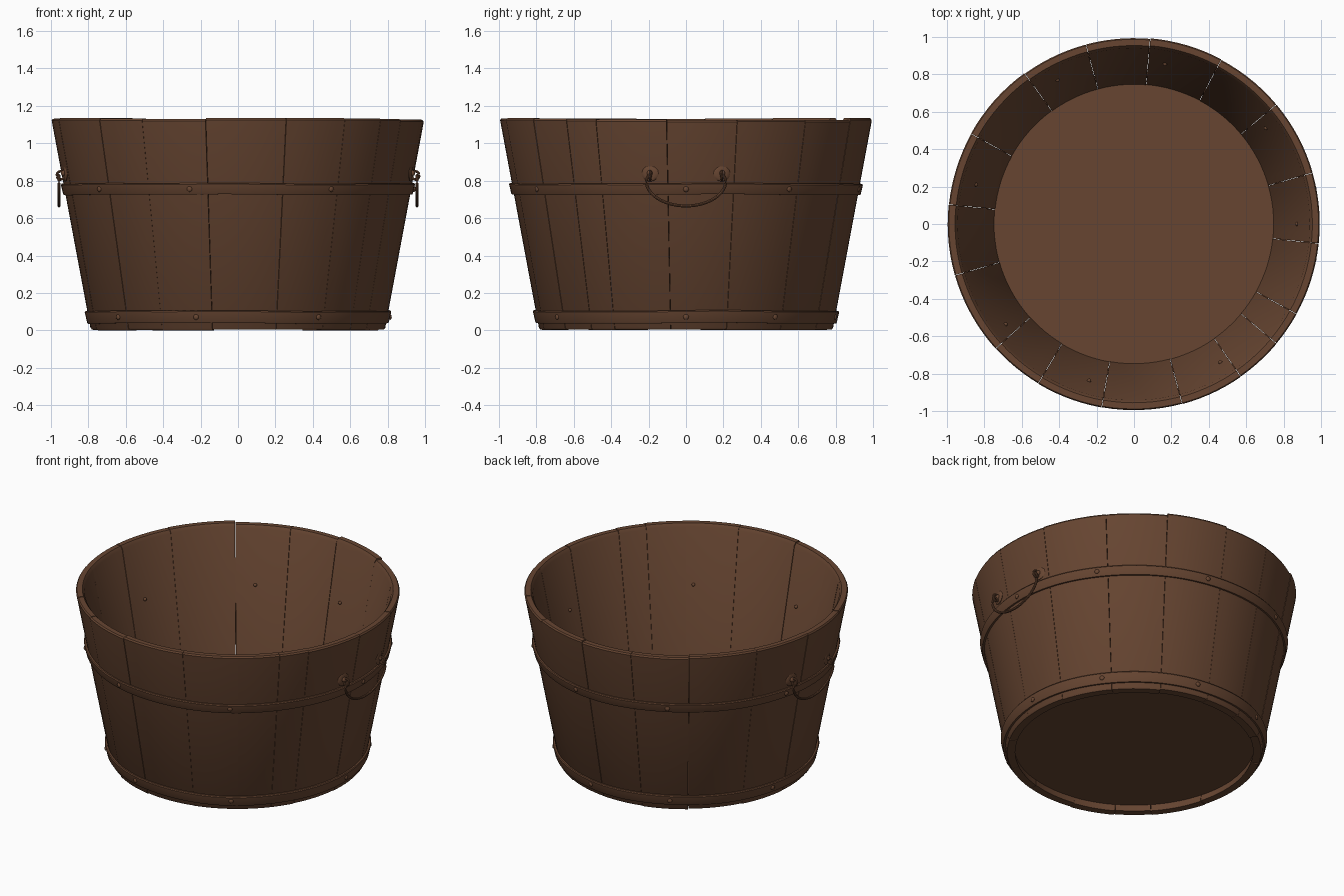
import bpy, bmesh, math, random
from math import sin, cos, radians, pi
from mathutils import Vector, Matrix

random.seed(4)
if "Cube" in bpy.data.objects:
    bpy.data.objects.remove(bpy.data.objects["Cube"])

wood = bpy.data.materials.new("brown_wood")
colour = (0.135, 0.06, 0.031, 1)
wood.diffuse_color = colour
wood.use_nodes = True
wood.node_tree.nodes["Principled BSDF"].inputs["Base Color"].default_value = colour

TOP, THICK = 1.128, 0.055


def wall(z):
    """Outer radius of the tub at height z."""
    return 0.785 + 0.187 * z


def finish(bm, name):
    bmesh.ops.recalc_face_normals(bm, faces=bm.faces)
    mesh = bpy.data.meshes.new(name)
    bm.to_mesh(mesh)
    bm.free()
    mesh.materials.append(wood)
    obj = bpy.data.objects.new(name, mesh)
    bpy.context.collection.objects.link(obj)
    bpy.ops.object.select_all(action="DESELECT")
    obj.select_set(True)
    bpy.context.view_layer.objects.active = obj
    bpy.ops.object.shade_smooth_by_angle(angle=radians(35))
    return obj


def sweep(bm, profile, start, end, steps, wobble=0.0):
    """Turn a closed (r, z) profile about z; a full turn is welded, an arc is capped."""
    full = abs(end - start - 2 * pi) < 1e-6
    rings = []
    for i in range(steps if full else steps + 1):
        a = start + (end - start) * i / steps
        dz = wobble * (sin(3 * a + 1) + 0.6 * sin(7 * a))
        rings.append([bm.verts.new((r * cos(a), r * sin(a), z + dz)) for r, z in profile])
    n = len(profile)
    for i in range(steps):
        p, q = rings[i], rings[(i + 1) % len(rings)]
        for j in range(n):
            k = (j + 1) % n
            bm.faces.new((p[j], p[k], q[k], q[j]))
    if not full:
        bm.faces.new(rings[0])
        bm.faces.new(rings[-1])


def tube(bm, points, radius, sides=8, closed=False):
    """Round bar along a path lying in a plane of constant x or y."""
    n = len(points)
    rings = []
    for i, p in enumerate(points):
        a = points[(i - 1) % n] if closed or i else p
        b = points[(i + 1) % n] if closed or i < n - 1 else p
        frame = (b - a).to_track_quat("Z", "X").to_matrix()
        rings.append([bm.verts.new(p + frame @ Vector((radius * cos(t), radius * sin(t), 0)))
                      for t in (2 * pi * s / sides for s in range(sides))])
    for i in range(n if closed else n - 1):
        p, q = rings[i], rings[(i + 1) % n]
        for s in range(sides):
            k = (s + 1) % sides
            bm.faces.new((p[s], p[k], q[k], q[s]))
    if not closed:
        bm.faces.new(rings[0])
        bm.faces.new(rings[-1])


def dome(bm, angle, r, z, size, depth):
    """Flattened ball set on the wall and facing outward."""
    m = (Matrix.Rotation(angle, 4, "Z") @ Matrix.Translation((r, 0, z))
         @ Matrix.Diagonal((depth, size, size, 1)))
    bmesh.ops.create_uvsphere(bm, u_segments=12, v_segments=8, radius=1, matrix=m)


# Staves of uneven width and slightly uneven length
seams = [16, 40, 62, 85, 105, 126, 151, 174, 196, 222, 239, 260, 285, 305, 320, 331, 354]
bm = bmesh.new()
for a, b in zip(seams, seams[1:] + [seams[0] + 360]):
    top = TOP + random.uniform(-0.005, 0.007)
    low = random.uniform(0, 0.007)
    dr = random.uniform(-0.002, 0.001)
    outer = lambda z: wall(z) + dr
    profile = [(outer(low) - 0.006, low), (outer(low + 0.01), low + 0.01),
               (outer(top - 0.01), top - 0.01), (outer(top) - 0.008, top),
               (outer(top) - THICK + 0.014, top), (outer(top) - THICK, top - 0.02),
               (outer(low) - THICK, low)]
    sweep(bm, profile, radians(a) + 0.0012, radians(b) - 0.0012, max(4, round((b - a) / 3)))
finish(bm, "staves")

# Bottom board, recessed above the lower ends of the staves
bm = bmesh.new()
bmesh.ops.create_cone(bm, cap_ends=True, segments=96, radius1=0.745, radius2=0.75,
                      depth=0.04, matrix=Matrix.Translation((0, 0, 0.07)))
finish(bm, "bottom_board")

# Two hoops with nails that go through to the inside
nails = [0, 36, 79, 118, 166, 218, 254, 302]
for name, low, high in (("lower_hoop", 0.038, 0.105), ("upper_hoop", 0.725, 0.785)):
    bm = bmesh.new()
    bulge = 0.014
    sweep(bm, [(wall(low) - 0.01, low), (wall(low) + bulge - 0.004, low),
               (wall(low) + bulge, low + 0.006), (wall(high) + bulge, high - 0.006),
               (wall(high) + bulge - 0.004, high), (wall(high) - 0.01, high)],
          0, 2 * pi, 120, 0.002)
    finish(bm, name)
    bm = bmesh.new()
    mid = (low + high) / 2
    for d in nails:
        dome(bm, radians(d), wall(mid) + bulge, mid, 0.015, 0.009)
        if low > 0.5:
            dome(bm, radians(d), wall(mid) - THICK, mid, 0.011, 0.012)
    finish(bm, name + "_nails")

# Hanging handles: round plates, eyelets and a bent bar on each side
for side, label in ((1, "left"), (-1, "right")):
    plates, eyelets, bar = bmesh.new(), bmesh.new(), bmesh.new()
    turn = 0 if side > 0 else pi
    for s in (-1, 1):
        angle = turn + s * 0.205
        dome(plates, angle, wall(0.84), 0.84, 0.045, 0.009)
        dome(plates, angle, wall(0.84) + 0.01, 0.84, 0.016, 0.014)
        tube(eyelets, [Vector((side * (0.948 + 0.02 * cos(t)), s * 0.192, 0.828 + 0.022 * sin(t)))
                       for t in (2 * pi * i / 16 for i in range(16))], 0.007, closed=True)
    path = [Vector((side * 0.956, 0.213 * cos(t), 0.80 + 0.135 * sin(t)))
            for t in (pi + pi * i / 28 for i in range(29))]
    path.insert(0, Vector((side * 0.956, -0.185, 0.828)))
    path.insert(1, Vector((side * 0.956, -0.205, 0.822)))
    path += [Vector((side * 0.956, 0.205, 0.822)), Vector((side * 0.956, 0.185, 0.828))]
    tube(bar, path, 0.008)
    finish(plates, label + "_handle_plates")
    finish(eyelets, label + "_handle_eyelets")
    finish(bar, label + "_handle_bar")
